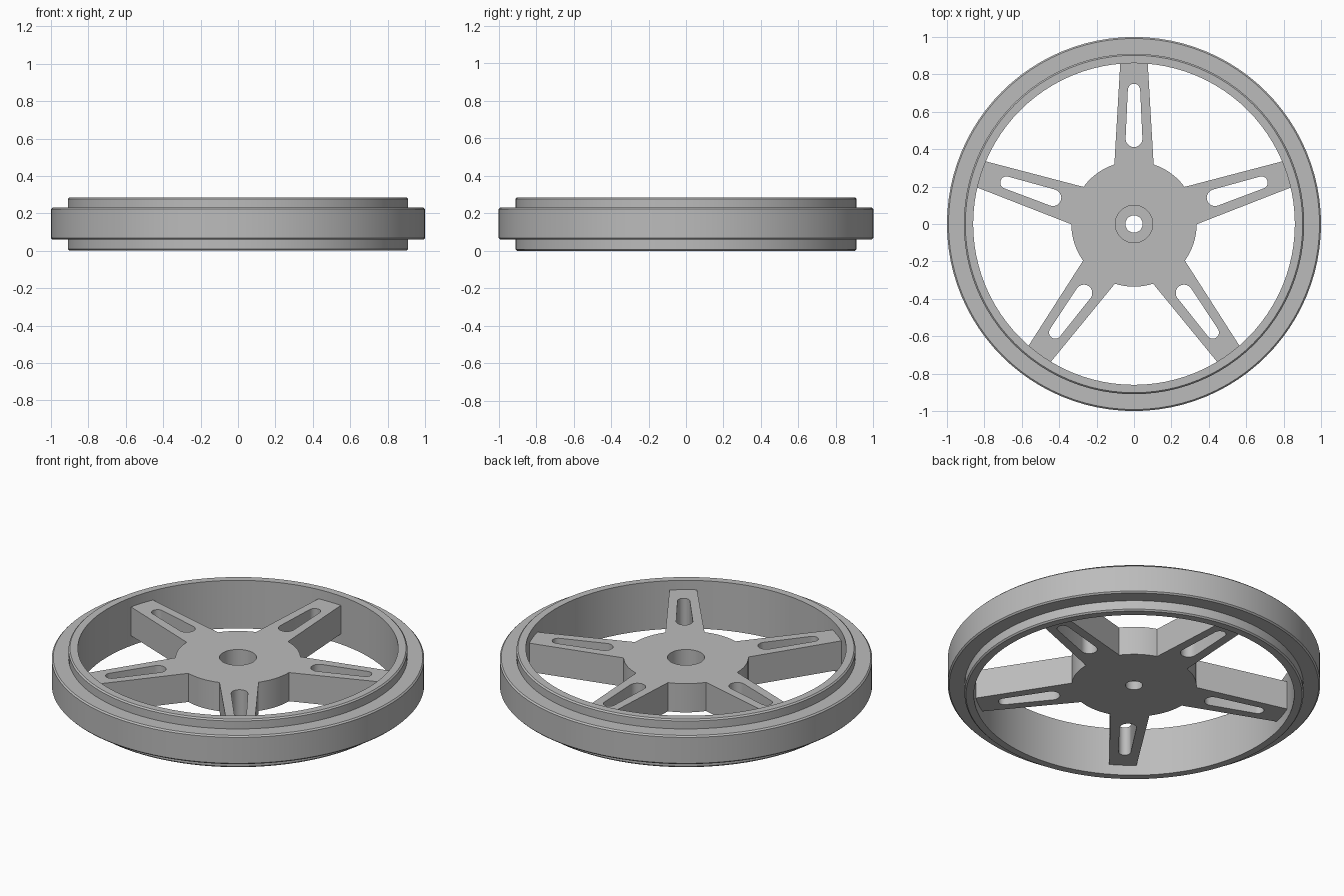
import bpy
import bmesh
from math import sin, cos, pi, tau, radians, hypot, atan2
from mathutils import Matrix, Vector

cube = bpy.data.objects.get("Cube")
if cube:
    bpy.data.objects.remove(cube)

grey = bpy.data.materials.new("metal grey")
grey.use_nodes = True
colour = (0.5, 0.5, 0.5, 1)
grey.diffuse_color = colour
grey.node_tree.nodes["Principled BSDF"].inputs["Base Color"].default_value = colour

SPOKES = 5
HUB_R = 0.335
LOW, HIGH = 0.06, 0.23


def finish(name, bm):
    """Turn a bmesh into a scene object with the shared material."""
    bmesh.ops.recalc_face_normals(bm, faces=bm.faces)
    mesh = bpy.data.meshes.new(name)
    bm.to_mesh(mesh)
    bm.free()
    mesh.materials.append(grey)
    obj = bpy.data.objects.new(name, mesh)
    bpy.context.collection.objects.link(obj)
    return obj


def lathe(bm, profile, steps, closed):
    """Revolve (radius, z) points round z; an open profile gets end caps."""
    rings = [[bm.verts.new((r * cos(tau * i / steps), r * sin(tau * i / steps), z))
              for i in range(steps)] for r, z in profile]
    pairs = list(zip(rings, rings[1:]))
    if closed:
        pairs.append((rings[-1], rings[0]))
    else:
        bm.faces.new(rings[0])
        bm.faces.new(rings[-1])
    for a, b in pairs:
        for i in range(steps):
            j = (i + 1) % steps
            bm.faces.new((a[i], a[j], b[j], b[i]))


def prism(bm, outline, low, high):
    """Extrude a flat outline between two heights."""
    bottom = [bm.verts.new((p[0], p[1], low)) for p in outline]
    top = [bm.verts.new((p[0], p[1], high)) for p in outline]
    bm.faces.new(bottom)
    bm.faces.new(top)
    for i in range(len(outline)):
        j = (i + 1) % len(outline)
        bm.faces.new((bottom[i], bottom[j], top[j], top[i]))


def arc(centre, radius, start, end, steps):
    return [Vector((centre[0] + radius * cos(start + (end - start) * i / steps),
                    centre[1] + radius * sin(start + (end - start) * i / steps)))
            for i in range(steps + 1)]


# Rim: raised tread band with a narrower lip above and below
c = 0.008
bm = bmesh.new()
lathe(bm, [(0.86, 0), (0.91 - c, 0), (0.91, c), (0.91, LOW), (1 - c, LOW), (1, LOW + c),
           (1, HIGH - c), (1 - c, HIGH), (0.91, HIGH), (0.91, 0.285 - c),
           (0.91 - c, 0.285), (0.86, 0.285)], 96, True)
rim = finish("rim", bm)

# Hub and spokes share one star-shaped plate
root_half, tip_half, tip_y = 0.105, 0.073, 0.868
root_y = (HUB_R ** 2 - root_half ** 2) ** 0.5
root_angle = atan2(root_half, root_y)
outline = []
for k in range(SPOKES):
    turn = Matrix.Rotation(tau * k / SPOKES, 2)
    outline += [turn @ Vector(p) for p in ((tip_half, tip_y), (-tip_half, tip_y))]
    start = pi / 2 + tau * k / SPOKES + root_angle
    outline += arc((0, 0), HUB_R, start, start + tau / SPOKES - 2 * root_angle, 12)
bm = bmesh.new()
prism(bm, outline, LOW, HIGH)
hub = finish("hub_and_spokes", bm)

# Cutters: tapered slots through the spokes and a stepped centre bore
slot = arc((0, 0.717), 0.033, 0, pi, 10) + arc((0, 0.456), 0.045, pi, tau, 10)
bm = bmesh.new()
for k in range(SPOKES):
    turn = Matrix.Rotation(tau * k / SPOKES, 2)
    prism(bm, [turn @ p for p in slot], -0.1, 0.4)
lathe(bm, [(0.046, -0.1), (0.046, 0.11), (0.1, 0.11), (0.1, 0.4)], 48, False)
cutter = finish("hole_cutter", bm)
cutter.hide_render = True

cut = hub.modifiers.new("holes", "BOOLEAN")
cut.operation = "DIFFERENCE"
cut.solver = "EXACT"
cut.object = cutter
bpy.context.view_layer.update()
graph = bpy.context.evaluated_depsgraph_get()
result = bpy.data.meshes.new_from_object(hub.evaluated_get(graph))
hub.modifiers.clear()
hub.data = result
bpy.data.objects.remove(cutter)

# Smooth curved walls, sharp corners
bpy.ops.object.select_all(action="DESELECT")
for obj in (rim, hub):
    obj.select_set(True)
bpy.context.view_layer.objects.active = rim
bpy.ops.object.shade_smooth_by_angle(angle=radians(30))
